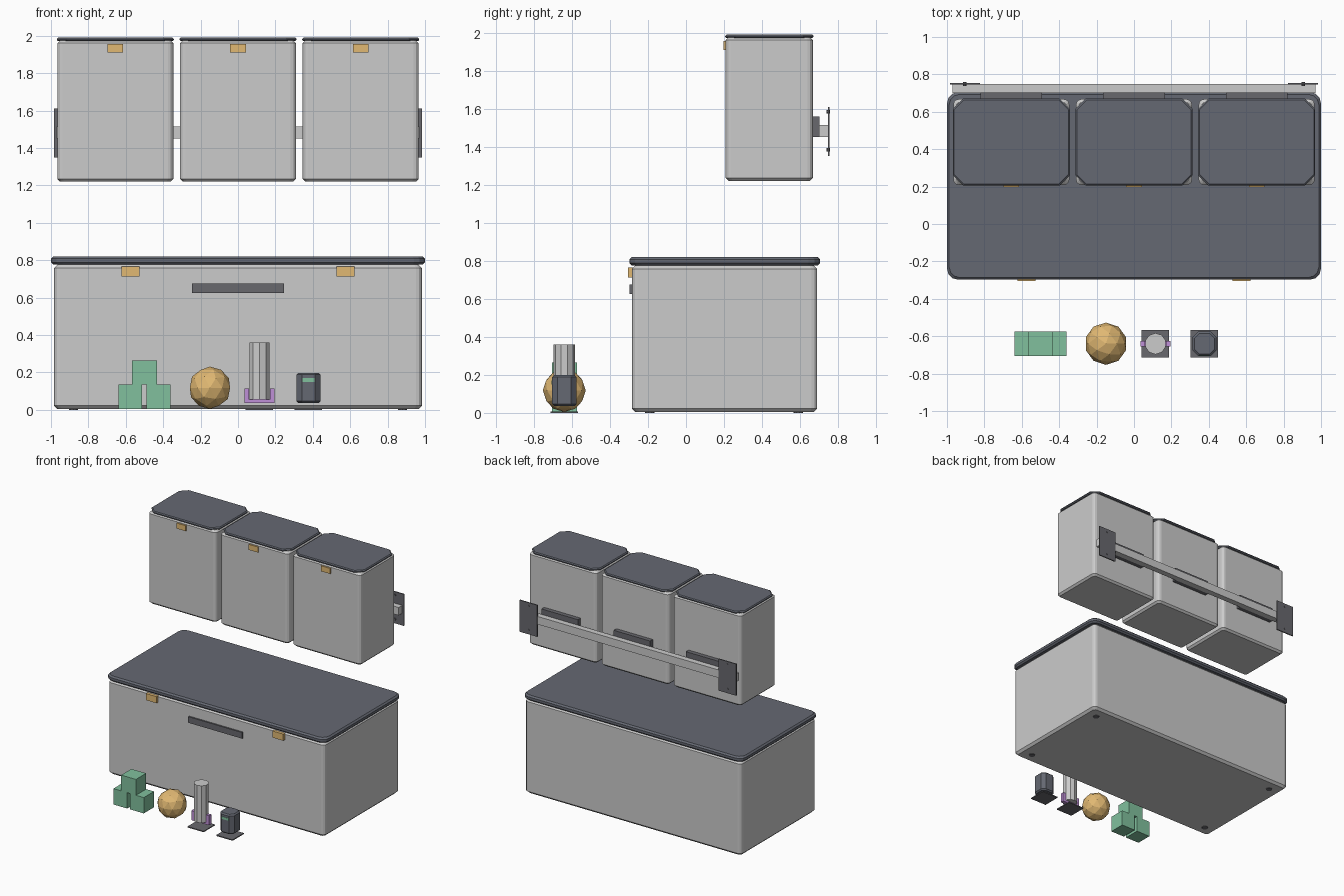
import bpy, bmesh, math
from mathutils import Matrix

if "Cube" in bpy.data.objects:
    bpy.data.objects.remove(bpy.data.objects["Cube"])


def material(name, rgb):
    m = bpy.data.materials.new(name)
    m.diffuse_color = (*rgb, 1)
    m.use_nodes = True
    m.node_tree.nodes["Principled BSDF"].inputs["Base Color"].default_value = m.diffuse_color
    return m


SLATE = material("slate", (0.13, 0.14, 0.17))
DARK = material("dark_metal", (0.14, 0.14, 0.155))
AMBER = material("amber", (0.75, 0.48, 0.17))
GREEN = material("green", (0.22, 0.53, 0.34))
PURPLE = material("purple", (0.52, 0.28, 0.68))


def finish(name, bm, mat=None):
    bmesh.ops.recalc_face_normals(bm, faces=bm.faces)
    me = bpy.data.meshes.new(name)
    bm.to_mesh(me)
    bm.free()
    ob = bpy.data.objects.new(name, me)
    bpy.context.collection.objects.link(ob)
    if mat:
        me.materials.append(mat)
    return ob


def box(name, x, y, z, mat=None):
    """Box from (min, max) ranges."""
    bm = bmesh.new()
    size = [r[1] - r[0] for r in (x, y, z)]
    mid = [(r[1] + r[0]) / 2 for r in (x, y, z)]
    bmesh.ops.create_cube(bm, size=1, matrix=Matrix.Translation(mid) @ Matrix.Diagonal((*size, 1)))
    return finish(name, bm, mat)


def cylinder(name, pos, r, depth, sides, mat=None, along_y=False):
    bm = bmesh.new()
    m = Matrix.Translation(pos)
    if along_y:
        m = m @ Matrix.Rotation(math.pi / 2, 4, 'X')
    bmesh.ops.create_cone(bm, cap_ends=True, segments=sides, radius1=r, radius2=r, depth=depth, matrix=m)
    return finish(name, bm, mat)


def slab(name, x, y, z, corner, seg, bevel, mat=None):
    """Upright rounded-rectangle block with chamfered top and bottom rims."""
    cx, cy = sum(x) / 2, sum(y) / 2
    hx, hy = (x[1] - x[0]) / 2, (y[1] - y[0]) / 2
    bm = bmesh.new()
    rings = []
    for inset, h in ((bevel, z[0]), (0, z[0] + bevel), (0, z[1] - bevel), (bevel, z[1])):
        r = corner - inset * 0.4
        ring = []
        for q, (sx, sy) in enumerate(((1, 1), (-1, 1), (-1, -1), (1, -1))):
            for i in range(seg + 1):
                a = math.pi / 2 * (q + i / seg)
                ring.append(bm.verts.new((cx + sx * (hx - inset - r) + r * math.cos(a),
                                          cy + sy * (hy - inset - r) + r * math.sin(a), h)))
        rings.append(ring)
    for a, b in zip(rings, rings[1:]):
        for i in range(len(a)):
            j = (i + 1) % len(a)
            bm.faces.new((a[i], a[j], b[j], b[i]))
    bm.faces.new(rings[0])
    bm.faces.new(rings[-1])
    return finish(name, bm, mat)


# Large chest
slab("chest_body", (-0.983, 0.983), (-0.284, 0.69), (0.004, 0.776), 0.03, 3, 0.018)
slab("chest_lid", (-1, 1), (-0.298, 0.705), (0.776, 0.82), 0.06, 3, 0.012, SLATE)
box("chest_handle", (-0.245, 0.245), (-0.297, -0.28), (0.625, 0.675), DARK)
for s in (-1, 1):
    box("chest_latch", (s * 0.575 - 0.049, s * 0.575 + 0.049), (-0.304, -0.28), (0.712, 0.766), AMBER)
    for y in (-0.19, 0.59):
        cylinder("chest_foot", (s * 0.88, y, 0.005), 0.025, 0.01, 10, DARK)

# Row of three hanging bins
for cx in (-0.656, 0, 0.656):
    slab("bin_body", (cx - 0.31, cx + 0.31), (0.209, 0.667), (1.22, 1.975), 0.028, 3, 0.015)
    slab("bin_lid", (cx - 0.313, cx + 0.313), (0.206, 0.67), (1.971, 1.99), 0.055, 1, 0.007, SLATE)
    box("bin_latch", (cx - 0.042, cx + 0.042), (0.198, 0.215), (1.91, 1.955), AMBER)
    box("bin_hanger", (cx - 0.165, cx + 0.165), (0.66, 0.702), (1.45, 1.56), DARK)

# Wall rail with end plates and bolts
box("rail", (-0.97, 0.97), (0.70, 0.748), (1.45, 1.515))
for s in (-1, 1):
    box("rail_plate", (s * 0.904 - 0.08, s * 0.904 + 0.08), (0.746, 0.755), (1.35, 1.61), DARK)
    for z in (1.385, 1.583):
        cylinder("plate_bolt", (s * 0.904, 0.748, z), 0.009, 0.02, 8, DARK, True)

# Stack of green blocks
Y = -0.64
for x, z in ((-0.575, 0.005), (-0.425, 0.005), (-0.5, 0.135)):
    w = 0.067 if z > 0.1 else 0.063
    box("green_block", (x - w, x + w), (Y - 0.066, Y + 0.066), (z, z + 0.13), GREEN)

# Faceted ball
bm = bmesh.new()
bmesh.ops.create_icosphere(bm, subdivisions=2, radius=0.113, matrix=Matrix.Translation((-0.15, Y, 0.118)))
finish("ball", bm, AMBER)

# Post held in a clip above a ground plate
box("post_plate", (0.04, 0.187), (Y - 0.073, Y + 0.073), (0, 0.008), DARK)
cylinder("post", (0.115, Y, 0.207), 0.057, 0.305, 10)
box("clip_base", (0.034, 0.196), (Y - 0.015, Y + 0.015), (0.037, 0.056), PURPLE)
for s in (-1, 1):
    x = 0.115 + s * 0.068
    box("clip_arm", (x - 0.013, x + 0.013), (Y - 0.015, Y + 0.015), (0.037, 0.115), PURPLE)

# Small canister above a ground plate
box("canister_plate", (0.302, 0.45), (Y - 0.073, Y + 0.073), (0, 0.008), DARK)
slab("canister", (0.313, 0.44), (Y - 0.064, Y + 0.064), (0.036, 0.198), 0.028, 1, 0.01, SLATE)
box("canister_stripe", (0.344, 0.41), (Y - 0.067, Y - 0.06), (0.15, 0.17), GREEN)
